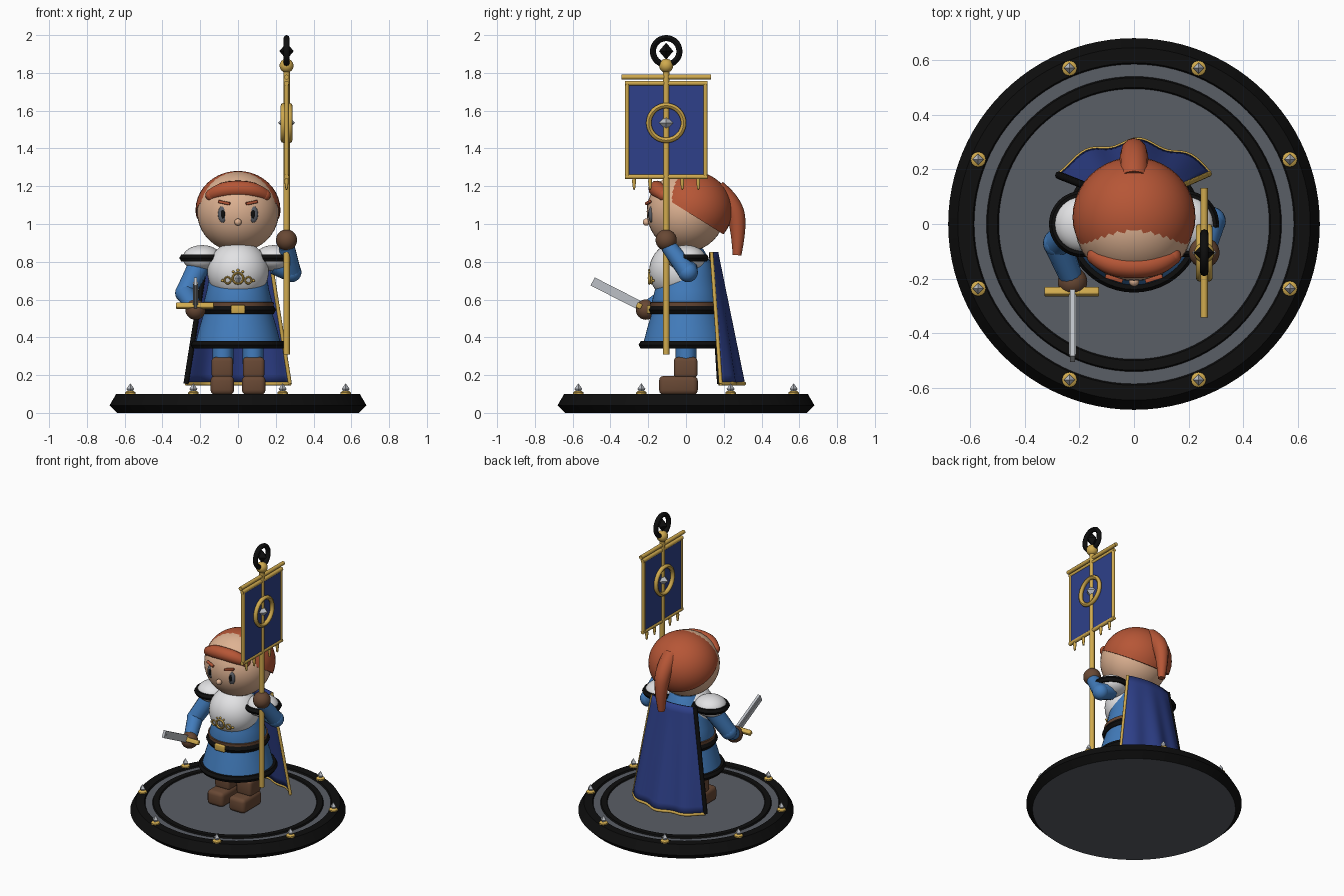
import bpy, bmesh, math
from mathutils import Vector

if "Cube" in bpy.data.objects:
    bpy.data.objects.remove(bpy.data.objects["Cube"])

PI = math.pi


def material(name, r, g, b):
    m = bpy.data.materials.new(name)
    m.diffuse_color = [((c / 255 + 0.055) / 1.055) ** 2.4 for c in (r, g, b)] + [1]
    m.use_nodes = True
    m.node_tree.nodes["Principled BSDF"].inputs["Base Color"].default_value = m.diffuse_color
    return m


BLUE = material("tunic blue", 66, 124, 188)
NAVY = material("navy cloth", 46, 64, 138)
GOLD = material("gold", 208, 170, 78)
BROWN = material("brown leather", 104, 72, 52)
BLACK = material("black", 14, 14, 14)
WHITE = material("white", 226, 226, 228)
SKIN = material("skin", 222, 178, 146)
HAIR = material("red hair", 182, 86, 54)
GREY = material("slate grey", 90, 94, 102)
STEEL = material("steel", 188, 192, 198)


def finish(ob, angle=40):
    bpy.ops.object.select_all(action='DESELECT')
    ob.select_set(True)
    bpy.context.view_layer.objects.active = ob
    bpy.ops.object.shade_smooth_by_angle(angle=math.radians(angle))
    return ob


def make(name, bm, mats, loc=(0, 0, 0), rot=(0, 0, 0), angle=40):
    bmesh.ops.recalc_face_normals(bm, faces=bm.faces)
    me = bpy.data.meshes.new(name)
    bm.to_mesh(me)
    bm.free()
    for m in mats:
        me.materials.append(m)
    ob = bpy.data.objects.new(name, me)
    bpy.context.collection.objects.link(ob)
    ob.location, ob.rotation_euler = loc, rot
    return finish(ob, angle)


def lathe(name, prof, mats, loc=(0, 0, 0), rot=(0, 0, 0), n=48, idx=None, angle=40):
    """Revolve (radius, z) points; idx gives a material index per segment."""
    bm = bmesh.new()
    rings = []
    for r, z in prof:
        k = n if r > 1e-6 else 1
        rings.append([bm.verts.new((r * math.cos(2 * PI * i / n), r * math.sin(2 * PI * i / n), z)) for i in range(k)])
    for s, (a, b) in enumerate(zip(rings, rings[1:])):
        for i in range(n):
            j = (i + 1) % n
            vs = [a[i % len(a)], a[j % len(a)], b[j % len(b)], b[i % len(b)]]
            f = bm.faces.new(list(dict.fromkeys(vs)))
            f.material_index = idx[s] if idx else 0
    bmesh.ops.remove_doubles(bm, verts=bm.verts, dist=1e-5)
    return make(name, bm, mats, loc, rot, angle)


def ring(name, R, r, mat, loc, rot=(0, 0, 0), n=48, k=10):
    prof = [(R + r * math.cos(2 * PI * i / k), r * math.sin(2 * PI * i / k)) for i in range(k + 1)]
    return lathe(name, prof, [mat], loc, rot, n, angle=45)


def ball(name, loc, rad, mat, cut=None, n=40):
    bm = bmesh.new()
    bmesh.ops.create_uvsphere(bm, u_segments=n, v_segments=n // 2, radius=1)
    bmesh.ops.scale(bm, vec=rad if isinstance(rad, tuple) else (rad,) * 3, verts=bm.verts)
    if cut:  # keep the side the plane normal points to
        g = bm.verts[:] + bm.edges[:] + bm.faces[:]
        res = bmesh.ops.bisect_plane(bm, geom=g, plane_co=Vector(cut[0]) - Vector(loc), plane_no=cut[1], clear_inner=True)
        bmesh.ops.edgeloop_fill(bm, edges=[e for e in res['geom_cut'] if isinstance(e, bmesh.types.BMEdge)])
    return make(name, bm, [mat], loc)


def gem(name, loc, r, h, mat, rot=(0, 0, 0)):
    return lathe(name, [(0, -h), (r, 0), (0, h)], [mat], loc, rot, 4, angle=10)


def box(name, loc, size, mat, rot=(0, 0, 0), bevel=0.0):
    bm = bmesh.new()
    bmesh.ops.create_cube(bm, size=1)
    bmesh.ops.scale(bm, vec=size, verts=bm.verts)
    if bevel:
        bmesh.ops.bevel(bm, geom=bm.edges[:], offset=bevel, segments=3, profile=0.5, affect='EDGES')
    return make(name, bm, [mat], loc, rot)


def tube(name, pts, rads, mat, smooth=False):
    """Round tube through points, with one radius per point."""
    cu = bpy.data.curves.new(name, 'CURVE')
    cu.dimensions, cu.bevel_depth, cu.bevel_resolution, cu.use_fill_caps = '3D', 1.0, 4, True
    sp = cu.splines.new('NURBS' if smooth else 'POLY')
    sp.points.add(len(pts) - 1)
    for i, (q, p) in enumerate(zip(sp.points, pts)):
        q.co = (*p, 1)
        q.radius = rads if isinstance(rads, float) else rads[i]
    if smooth:
        sp.order_u, sp.use_endpoint_u, sp.resolution_u = 3, True, 8
    cu.materials.append(mat)
    ob = bpy.data.objects.new(name, cu)
    bpy.context.collection.objects.link(ob)
    bpy.ops.object.select_all(action='DESELECT')
    ob.select_set(True)
    bpy.context.view_layer.objects.active = ob
    bpy.ops.object.convert(target='MESH')
    return finish(bpy.context.object, 50)


# Round base with black rims, and eight studs
lathe("base", [(0, 0), (.64, 0), (.68, .04), (.645, .1), (.59, .1), (.585, .09), (.54, .09), (.535, .1), (.5, .1),
               (.495, .093), (0, .093)], [GREY, BLACK], n=96, idx=[0, 1, 1, 1, 1, 0, 1, 1, 1, 0], angle=25)
for i in range(8):
    a = PI / 8 + i * PI / 4
    x, y = .617 * math.cos(a), .617 * math.sin(a)
    lathe("stud_seat", [(0, .095), (.028, .095), (.028, .108), (.018, .116), (0, .116)], [GOLD], (x, y, 0), n=12)
    gem("stud_gem", (x, y, .127), .021, .03, STEEL)

# Legs, boots, shoulder guards
for s in (-1, 1):
    box("boot_foot", (s * .083, -.04, .146), (.125, .205, .1), BROWN, bevel=.025)
    box("boot_shaft", (s * .083, -.002, .24), (.115, .125, .11), BROWN, bevel=.02)
    tube("leg", [(s * .08, 0, .26), (s * .08, 0, .42)], .055, BLUE)
    ball("shoulder_guard", (s * .19, 0, .82), (.103, .103, .068), WHITE)
    ring("shoulder_rim", .1, .021, BLACK, (s * .19, 0, .82), k=6)

# Tunic, belt, chest plate
lathe("tunic_skirt", [(0, .36), (.228, .36), (.205, .45), (.172, .56), (0, .56)], [BLUE])
ring("skirt_hem", .228, .023, BLACK, (0, 0, .36), k=6)
lathe("torso", [(0, .5), (.172, .52), (.183, .58), (.165, .65), (.152, .72), (.135, .79), (.09, .87), (0, .88)], [BLUE])
lathe("belt", [(.15, .52), (.185, .525), (.19, .585), (.15, .59)], [BROWN])
ring("belt_band", .175, .026, BLACK, (0, 0, .545), k=6)
box("belt_buckle", (0, -.197, .548), (.075, .02, .045), GOLD, bevel=.006)
ball("chest_plate", (0, -.04, .75), (.163, .155, .158), WHITE)

# Chest emblem
ring("emblem_ring", .028, .006, GOLD, (0, -.195, .712), (PI / 2, 0, 0), 24, 8)
gem("emblem_gem", (0, -.188, .714), .016, .035, STEEL)
for s in (-1, 1):
    ring("emblem_side_ring", .017, .005, GOLD, (s * .055, -.183, .702), (PI / 2, 0, 0), 20, 8)
    ball("emblem_bead", (s * .082, -.174, .7), .008, GOLD, n=12)
    ball("emblem_bead", (s * .025, -.192, .748), .007, GOLD, n=12)
ball("emblem_bead", (0, -.193, .755), .008, GOLD, n=12)

# Head and face
ball("head", (0, 0, 1.065), (.217, .208, .212), SKIN)
ball("nose", (0, -.21, 1.01), .019, SKIN, n=16)
for s in (-1, 1):
    ball("eye", (s * .08, -.184, 1.052), (.026, .014, .045), GREY, n=20)
    ball("pupil", (s * .08, -.194, 1.052), (.012, .007, .024), BLACK, n=16)
    box("eyebrow", (s * .073, -.2, 1.113), (.066, .016, .016), HAIR, (0, -s * .2, s * .3), .004)

# Hair: cap cut on a slant, fringe, tail
ball("hair_cap", (0, .025, 1.073), (.225, .22, .208), HAIR, ((0, -.13, 1.15), (0, .53, .85)))
tube("hair_fringe", [(-.145, -.115, 1.15), (-.1, -.145, 1.178), (0, -.158, 1.188), (.1, -.145, 1.178), (.145, -.115, 1.15)],
     [.03, .042, .045, .042, .03], HAIR, True)
for s in (-1, 1):
    ball("fringe_end", (s * .14, -.118, 1.153), .033, HAIR, n=16)
tube("hair_tail", [(0, .16, 1.18), (0, .235, 1.12), (0, .282, 1.0), (0, .27, .835)], [.055, .055, .045, .023], HAIR, True)

# Arms and gloves
arms = {"sword_arm": [(-.2, 0, .79), (-.28, -.07, .635), (-.228, -.2, .555)],
        "banner_arm": [(.2, 0, .79), (.283, .01, .745), (.257, -.095, .885)]}
for name, p in arms.items():
    tube(name + "_upper", p[:2], [.06, .052], BLUE)
    tube(name + "_fore", p[1:], [.052, .042], BLUE)
    ball(name + "_elbow", p[1], .053, BLUE, n=24)
ball("sword_glove", (-.225, -.212, .547), .054, BROWN)
ball("banner_glove", (.257, -.105, .915), .056, BROWN)

# Sword, tilted up to the front
tilt = (-math.radians(27), 0, 0)
box("sword_blade", (-.225, -.365, .63), (.018, .29, .048), STEEL, tilt)
box("sword_ridge", (-.225, -.36, .6275), (.024, .27, .012), STEEL, tilt)
box("sword_guard", (-.228, -.248, .567), (.2, .03, .03), GOLD, tilt, .006)

# Banner pole with ring finial
X, Y = .257, -.105
SIDE = (0, PI / 2, 0)
tube("pole", [(X, Y, .31), (X, Y, 1.83)], .017, GOLD)
ball("pole_ball", (X, Y, 1.838), .037, GOLD, n=24)
ring("finial_ring", .07, .016, BLACK, (X, Y, 1.914), SIDE, 40, 8)
gem("finial_gem", (X, Y, 1.915), .038, .045, BLACK)

# Banner cloth, frame, emblem, tassels
box("banner_cloth", (X, Y, 1.5), (.014, .42, .5), NAVY)
tube("crossbar", [(X, Y - .237, 1.778), (X, Y + .237, 1.778)], .013, GOLD)
for z in (1.745, 1.25):
    tube("banner_edge", [(X, Y - .218, z), (X, Y + .218, z)], .013, GOLD)
for s in (-1, 1):
    tube("banner_edge", [(X, Y + s * .207, 1.25), (X, Y + s * .207, 1.745)], .012, GOLD)
    ring("banner_ring", .092, .014, GOLD, (X + s * .017, Y, 1.535), SIDE, 40, 8)
gem("banner_gem", (X, Y, 1.535), .045, .045, STEEL)
for i in range(-2, 3):
    lathe("tassel", [(0, 1.18), (.006, 1.185), (.011, 1.225), (.008, 1.25), (0, 1.25)], [GOLD], (X, Y + i * .085, 0), n=10)


# Cape: flared, rippled sheet with trims
def cape(u, v):
    y = .135 + .055 * v + (.03 + .075 * v) * (1 - u * u) + .012 * v * math.sin(u * 9 + 1)
    return Vector(((.165 + .11 * v) * u, y, .85 - .695 * v))


bm = bmesh.new()
NU, NV = 32, 14
grid = [[bm.verts.new(cape(2 * i / NU - 1, j / NV)) for i in range(NU + 1)] for j in range(NV + 1)]
for j in range(NV):
    for i in range(NU):
        bm.faces.new((grid[j][i], grid[j][i + 1], grid[j + 1][i + 1], grid[j + 1][i]))
ob = make("cape", bm, [NAVY])
mod = ob.modifiers.new("thickness", 'SOLIDIFY')
mod.thickness, mod.offset = .012, 0
tube("cape_hem", [cape(2 * i / NU - 1, 1) for i in range(NU + 1)], .011, GOLD)
tube("cape_gold_edge", [cape(1, j / NV) for j in range(NV + 1)], .01, GOLD)
tube("cape_black_edge", [cape(-1, j / NV) for j in range(NV + 1)], .014, BLACK)
